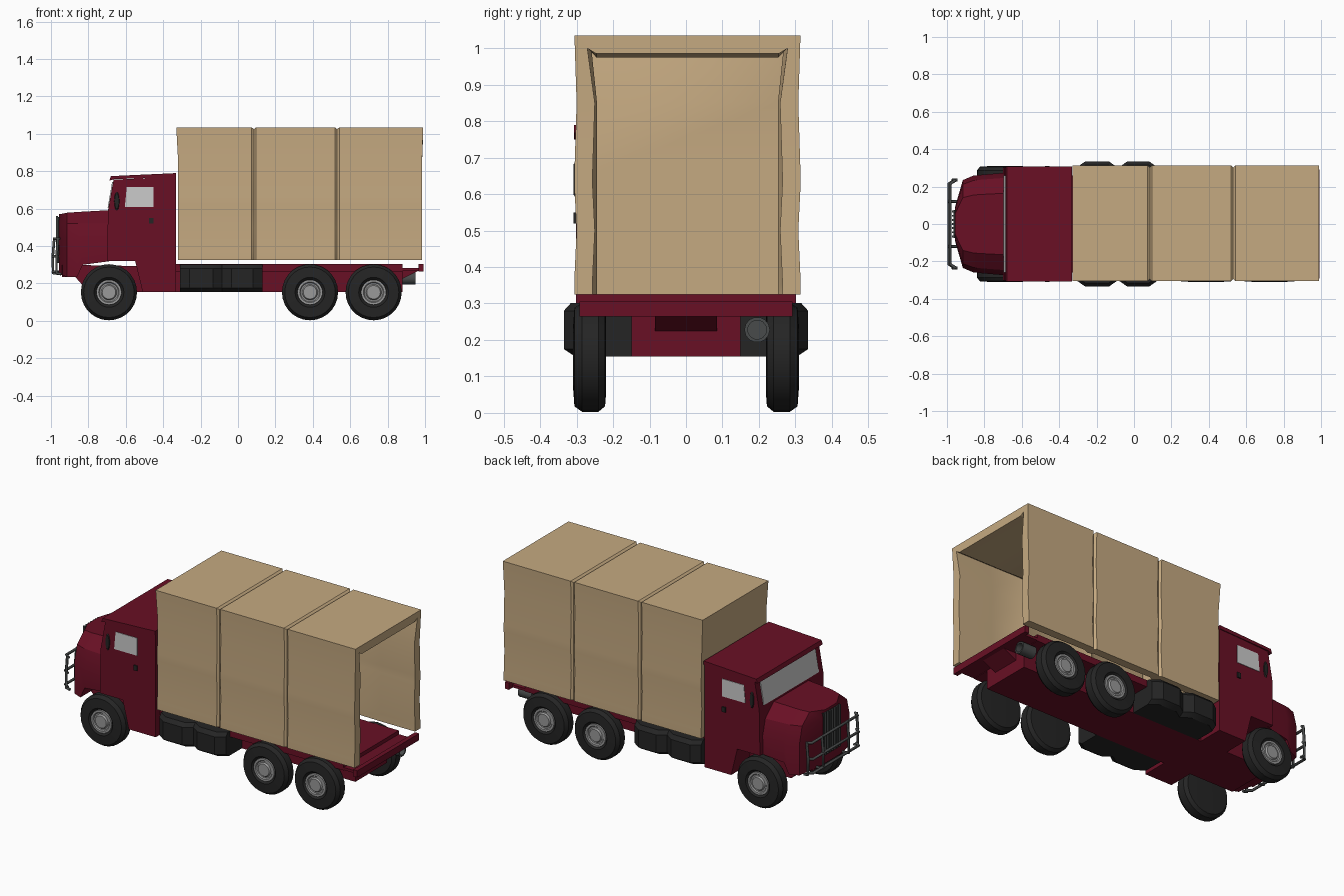
import bpy, bmesh, math
from mathutils import Vector

if "Cube" in bpy.data.objects:
    bpy.data.objects.remove(bpy.data.objects["Cube"])

parts = []


def material(name, colour):
    m = bpy.data.materials.new(name)
    m.use_nodes = True
    m.diffuse_color = (*colour, 1)
    node = next(n for n in m.node_tree.nodes if n.type == 'BSDF_PRINCIPLED')
    node.inputs["Base Color"].default_value = (*colour, 1)
    node.inputs["Roughness"].default_value = 0.8
    return m


RED = material("deep red paint", (0.14, 0.005, 0.018))
TAN = material("tan canvas", (0.56, 0.40, 0.22))
BLACK = material("black rubber", (0.018, 0.018, 0.018))
GREY = material("hub grey", (0.32, 0.32, 0.32))
STEEL = material("dark steel", (0.065, 0.07, 0.07))
GLASS = material("pale glass", (0.6, 0.6, 0.6))


def finish(name, bm, mat):
    bmesh.ops.recalc_face_normals(bm, faces=bm.faces)
    mesh = bpy.data.meshes.new(name)
    bm.to_mesh(mesh)
    bm.free()
    mesh.materials.append(mat)
    ob = bpy.data.objects.new(name, mesh)
    bpy.context.collection.objects.link(ob)
    parts.append(ob)
    return ob


def loft(name, rings, mat):
    """Skin a row of equal rings and cap both ends."""
    bm = bmesh.new()
    rows = [[bm.verts.new(p) for p in r] for r in rings]
    n = len(rows[0])
    for a, b in zip(rows, rows[1:]):
        for i in range(n):
            j = (i + 1) % n
            bm.faces.new((a[i], a[j], b[j], b[i]))
    bm.faces.new(rows[0])
    bm.faces.new(rows[-1])
    return finish(name, bm, mat)


def slab(name, profile, y0, y1, mat):
    """Extrude an x-z profile across y."""
    return loft(name, [[(x, y, z) for x, z in profile] for y in (y0, y1)], mat)


def box(name, x0, x1, y0, y1, z0, z1, mat):
    return slab(name, [(x0, z0), (x1, z0), (x1, z1), (x0, z1)], y0, y1, mat)


def turned(name, profile, centre, axis, mat, n=28):
    """Turn (radius, distance) pairs about the x or y axis."""
    c = Vector(centre)
    rings = []
    for r, d in profile:
        ring = []
        for i in range(n):
            t = math.tau * i / n
            u, v = r * math.cos(t), r * math.sin(t)
            ring.append(c + (Vector((d, u, v)) if axis == 'x' else Vector((u, d, v))))
        rings.append(ring)
    return loft(name, rings, mat)


def tube(name, points, radius, mat):
    curve = bpy.data.curves.new(name, 'CURVE')
    curve.dimensions = '3D'
    curve.bevel_depth = radius
    curve.bevel_resolution = 1
    curve.use_fill_caps = True
    s = curve.splines.new('POLY')
    s.points.add(len(points) - 1)
    for p, co in zip(s.points, points):
        p.co = (*co, 1)
    curve.materials.append(mat)
    ob = bpy.data.objects.new(name, curve)
    bpy.context.collection.objects.link(ob)


# Canvas cover: open underneath and at the tail, pinched at the two straps
X0, X1, Z0, Z1, HALF = -0.33, 0.99, 0.325, 1.035, 0.31
STRAPS = (0.085, 0.53)
bm = bmesh.new()
bmesh.ops.create_cube(bm, size=1)
for v in bm.verts:
    v.co = Vector((X0 + (v.co.x + 0.5) * (X1 - X0), v.co.y * 2 * HALF,
                   Z0 + (v.co.z + 0.5) * (Z1 - Z0)))
bm.normal_update()
bmesh.ops.delete(bm, geom=[f for f in bm.faces if f.normal.z < -0.5 or f.normal.x > 0.5],
                 context='FACES')
x_cuts = [s + d for s in STRAPS for d in (-0.012, 0, 0.012)] + [-0.12, 0.3, 0.76]
cuts = [((x, 0, 0), (1, 0, 0)) for x in x_cuts]
cuts += [((0, 0, z), (0, 0, 1)) for z in (0.37, 0.5, 0.62, 0.66, 0.85)]
cuts += [((0, y, 0), (0, 1, 0)) for y in (-0.25, 0.25)]
for co, no in cuts:
    bmesh.ops.bisect_plane(bm, geom=bm.verts[:] + bm.edges[:] + bm.faces[:],
                           plane_co=co, plane_no=no)
for v in bm.verts:
    x, y, z = v.co
    side, top = abs(y) > HALF - 0.01, z > Z1 - 0.01
    strap = any(abs(x - s) < 0.005 for s in STRAPS)
    if side:
        slack = 0.012 if strap else 0.006 if 0.45 < z < 0.55 or 0.8 < z < 0.9 else 0
        v.co.y -= math.copysign(slack, y)
    if top and strap:
        v.co.z -= 0.010
    if not top and (x < X0 + 0.01 or x > X1 - 0.01):
        v.co.x += 0.010 if x < 0 else -0.006
    v.co.y += 0.004
cover = finish("canvas_cover", bm, TAN)
# make the shell grow inwards whatever way the open surface was oriented
roof = max(cover.data.polygons, key=lambda p: p.center.z)
if roof.normal.z < 0:
    cover.data.flip_normals()
mod = cover.modifiers.new("thickness", 'SOLIDIFY')
mod.thickness = 0.05
mod.offset = -1
bpy.context.view_layer.objects.active = cover
cover.select_set(True)
bpy.ops.object.modifier_apply(modifier=mod.name)

# Chassis, deck and tail
slab("chassis", [(-0.94, 0.235), (-0.87, 0.235), (-0.80, 0.155), (0.88, 0.155),
                 (0.88, 0.27), (-0.94, 0.30)], -0.15, 0.15, RED)
box("deck", -0.34, 0.88, -0.26, 0.26, 0.265, 0.305, RED)
box("tail_bar", 0.965, 0.992, -0.292, 0.292, 0.265, 0.305, RED)
slab("tail_bracket", [(0.86, 0.215), (0.90, 0.235), (0.97, 0.27), (0.97, 0.285),
                      (0.86, 0.265)], -0.085, 0.085, RED)
box("tail_step", 0.86, 0.97, -0.26, 0.26, 0.268, 0.283, RED)
turned("exhaust", [(0.035, 0), (0.035, 0.09), (0.026, 0.09), (0.026, 0.05)],
       (0.86, 0.195, 0.228), 'x', STEEL, 14)

# Bonnet: rounded nose widening back to the cab


def bonnet_ring(x, w, base, top):
    half = [(w, base), (w, 0.43), (0.9 * w, 0.52), (0.6 * w, top)]
    return [(x, y, z) for y, z in half] + [(x, -y, z) for y, z in reversed(half)]


loft("bonnet", [bonnet_ring(*r) for r in (
    (-0.957, 0.09, 0.25, 0.57), (-0.915, 0.235, 0.235, 0.578), (-0.86, 0.258, 0.235, 0.582),
    (-0.83, 0.262, 0.30, 0.584), (-0.68, 0.275, 0.32, 0.592))], RED)

# Cab with overhanging roof
slab("cab", [(-0.70, 0.32), (-0.55, 0.32), (-0.51, 0.155), (-0.332, 0.155), (-0.332, 0.77),
             (-0.665, 0.755), (-0.695, 0.59)], -0.302, 0.302, RED)
slab("roof", [(-0.688, 0.75), (-0.66, 0.758), (-0.332, 0.768), (-0.332, 0.79),
              (-0.68, 0.774)], -0.307, 0.307, RED)
slab("windscreen", [(-0.697, 0.605), (-0.673, 0.742), (-0.665, 0.742), (-0.689, 0.605)],
     -0.26, 0.26, GLASS)

# Grille and front guard
box("grille_back", -0.964, -0.95, -0.075, 0.075, 0.31, 0.555, BLACK)
for i in range(7):
    y = -0.066 + i * 0.022
    box("grille_slat", -0.974, -0.962, y - 0.005, y + 0.005, 0.31, 0.56, STEEL)
for z in (0.262, 0.345, 0.44):
    x = -0.99 + max(0, z - 0.35) * 0.08
    tube("guard_rail", [(x + 0.03, -0.235, z), (x, -0.215, z), (x, 0.215, z),
                        (x + 0.03, 0.235, z)], 0.008, STEEL)
for y in (-0.235, -0.12, 0.12, 0.235):
    x = 0.02 if abs(y) > 0.2 else 0
    tube("guard_post", [(-0.945, y, 0.25), (x - 0.99, y, 0.255), (x - 0.99, y, 0.35),
                        (x - 0.982, y, 0.445)], 0.008, STEEL)

# Parts repeated on both sides
for side, s in (("left", 1), ("right", -1)):
    for label, x in (("front", -0.69), ("middle", 0.385), ("rear", 0.725)):
        tyre = [(0.11, 0.22), (0.135, 0.222), (0.15, 0.24), (0.15, 0.285),
                (0.135, 0.306), (0.08, 0.310), (0.066, 0.295)]
        hub = [(0.067, 0.28), (0.067, 0.306), (0.055, 0.306), (0.050, 0.300),
               (0.042, 0.300), (0.036, 0.309), (0.015, 0.309)]
        for part, prof, mat in (("tyre", tyre, BLACK), ("hub", hub, GREY)):
            turned(f"{label}_{side}_{part}", [(r, s * d) for r, d in prof],
                   (x, 0, 0.153), 'y', mat)
    # twin side lockers with bevelled ends
    for a, b in ((-0.31, -0.085), (-0.085, 0.13)):
        def outline(z, inset):
            return [(a, s * 0.15, z), (a, s * (0.30 - inset), z),
                    (a + 0.05, s * (0.335 - inset), z), (b - 0.05, s * (0.335 - inset), z),
                    (b, s * (0.30 - inset), z), (b, s * 0.15, z)]
        loft(f"{side}_locker", [outline(0.155, 0.03), outline(0.175, 0),
                                outline(0.28, 0), outline(0.302, 0.02)], BLACK)
    # door window, handle and mirror
    slab(f"{side}_window", [(-0.605, 0.61), (-0.452, 0.61), (-0.452, 0.715), (-0.595, 0.715)],
         s * 0.30, s * 0.305, GLASS)
    box(f"{side}_handle", -0.475, -0.452, s * 0.30, s * 0.309, 0.52, 0.55, BLACK)
    mirror = turned(f"{side}_mirror", [(0.04, s * 0.295), (0.05, s * 0.303), (0.042, s * 0.308)],
                    (0, 0, 0), 'y', BLACK, 12)
    mirror.scale.x = 0.28
    mirror.location = (-0.648, 0, 0.64)

# Smooth shading with sharp edges kept
for ob in parts:
    ob.select_set(True)
bpy.context.view_layer.objects.active = cover
bpy.ops.object.shade_smooth_by_angle(angle=math.radians(28))
